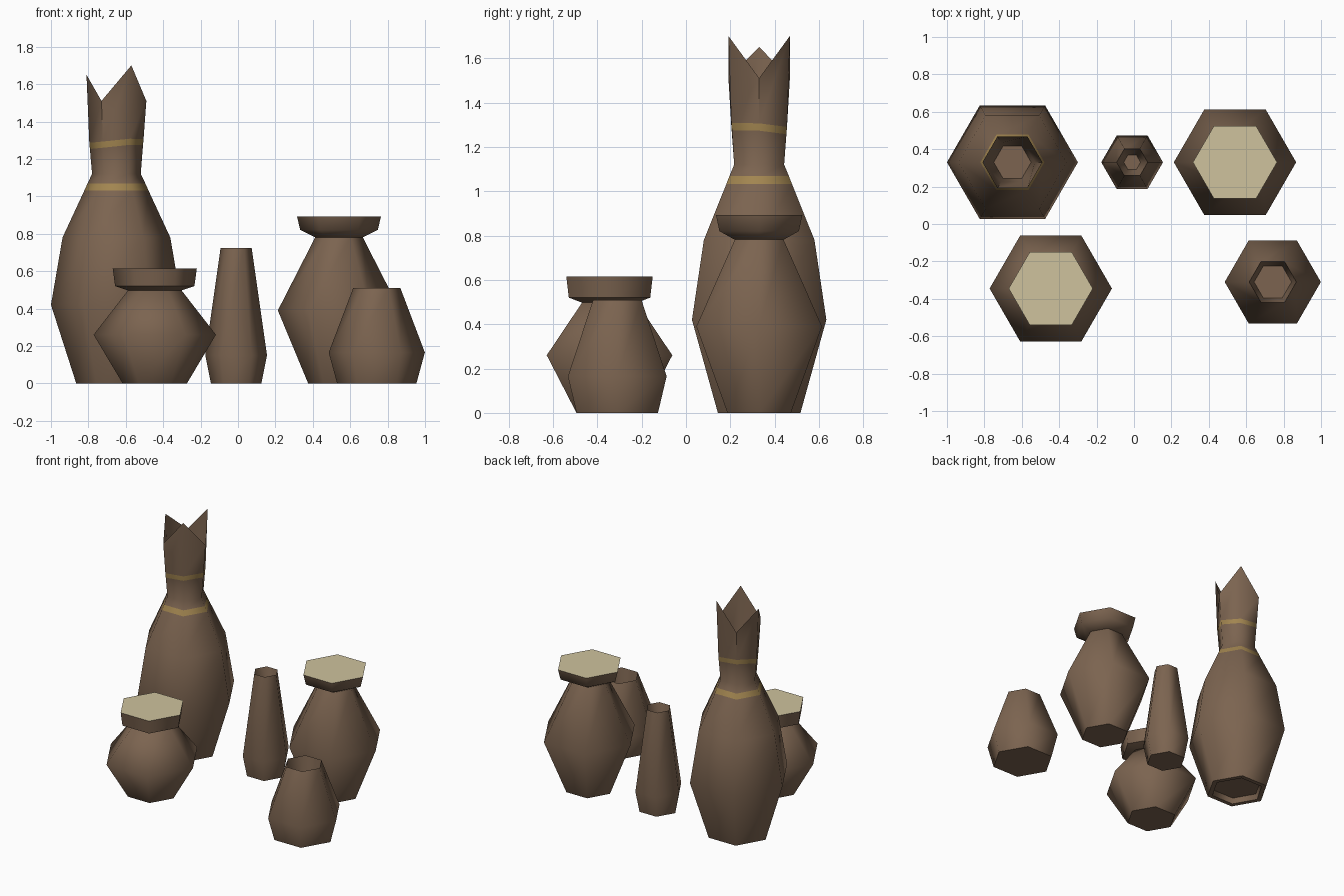
import bpy, bmesh, math

if "Cube" in bpy.data.objects:
    bpy.data.objects.remove(bpy.data.objects["Cube"])


def material(name, rgb):
    m = bpy.data.materials.new(name)
    m.diffuse_color = (*rgb, 1)
    m.use_nodes = True
    m.node_tree.nodes["Principled BSDF"].inputs["Base Color"].default_value = m.diffuse_color
    return m


CLAY = material("brown clay", (0.20, 0.127, 0.08))
GOLD = material("gold paint", (0.36, 0.235, 0.08))
CREAM = material("cream lid top", (0.62, 0.54, 0.34))


def vessel(name, centre, profile, mats=(CLAY,), rule=None, offsets=None):
    """Six-sided lathe: profile of (radius, z); offsets shift single rings in z."""
    bm = bmesh.new()
    rings = []
    for k, (r, z) in enumerate(profile):
        dz = (offsets or {}).get(k, [0] * 6)
        rings.append([bm.verts.new((r * math.cos(i * math.pi / 3),
                                    r * math.sin(i * math.pi / 3),
                                    z + dz[i])) for i in range(6)])
    for k in range(len(rings) - 1):
        a, b = rings[k], rings[k + 1]
        for i in range(6):
            j = (i + 1) % 6
            f = bm.faces.new((a[i], a[j], b[j], b[i]))
            f.material_index = rule(k) if rule else 0
    bm.faces.new(rings[0][::-1])
    end = bm.faces.new(rings[-1])
    end.material_index = rule(len(rings) - 1) if rule else 0
    me = bpy.data.meshes.new(name)
    bm.to_mesh(me)
    bm.free()
    for m in mats:
        me.materials.append(m)
    ob = bpy.data.objects.new(name, me)
    bpy.context.collection.objects.link(ob)
    ob.location = (*centre, 0)
    bpy.ops.object.select_all(action='DESELECT')
    ob.select_set(True)
    bpy.context.view_layer.objects.active = ob
    bpy.ops.object.shade_smooth_by_angle(angle=math.radians(62))
    return ob


# Tall broken bottle: recessed foot, two painted bands, jagged open rim
wave = [0.008, -0.008, 0.008, -0.012, -0.005, 0.010]
tall = [(0.17, 0.04), (0.18, 0.0), (0.215, 0.0), (0.35, 0.42), (0.288, 0.78),
        (0.171, 1.032), (0.155, 1.068), (0.13, 1.12),
        (0.142, 1.265), (0.145, 1.298), (0.16, 1.50),
        (0.12, 1.12), (0.10, 0.95)]
jag = [0.01, 0.20, 0.01, 0.15, 0.01, 0.20]
vessel("tall_bottle", (-0.65, 0.33), tall, (CLAY, GOLD),
       lambda k: 1 if k in (5, 8) else 0,
       {8: wave, 9: wave, 10: jag})

# Slender open vase
vessel("slender_vase", (-0.01, 0.33),
       [(0.135, 0), (0.165, 0.15), (0.083, 0.725), (0.045, 0.55)])

# Small open pot
vessel("small_pot", (0.742, -0.31),
       [(0.212, 0), (0.257, 0.165), (0.126, 0.51), (0.10, 0.30)])

# Two lidded jars: body, and a flared lid with a cream top
for side, centre, body, lid in (
        ("right", (0.54, 0.33),
         [(0.165, 0), (0.327, 0.39), (0.125, 0.785)],
         [(0.125, 0.78), (0.207, 0.82), (0.225, 0.893)]),
        ("left", (-0.445, -0.345),
         [(0.172, 0), (0.327, 0.26), (0.137, 0.505)],
         [(0.137, 0.495), (0.212, 0.52), (0.225, 0.615)])):
    vessel(side + "_jar_body", centre, body)
    vessel(side + "_jar_lid", centre, lid, (CLAY, CREAM),
           lambda k: 1 if k == 2 else 0)
